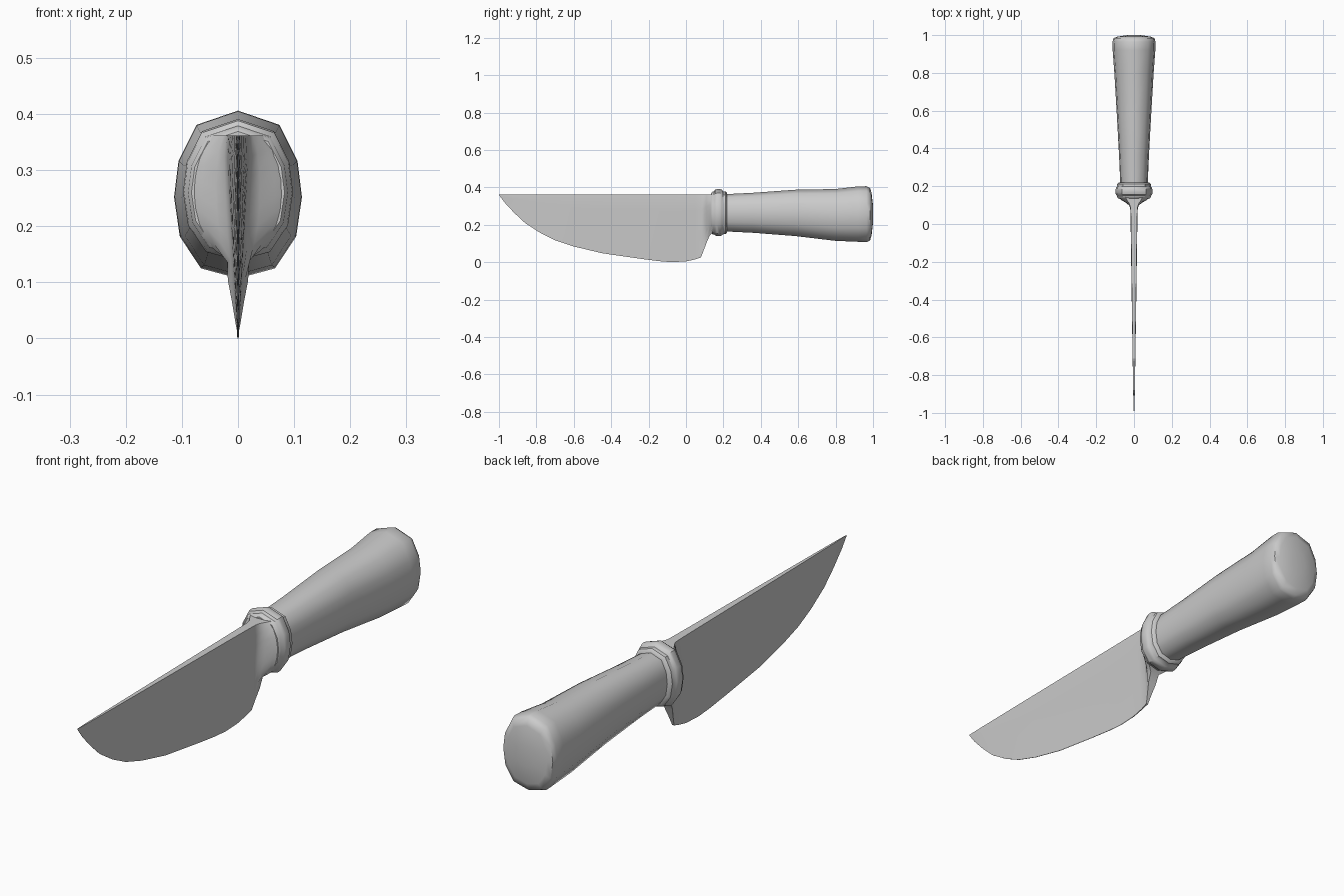
import bpy, bmesh, math


def loft(name, rings, angle=35):
    """Skin a list of equal-length point rings and close both ends."""
    bm = bmesh.new()
    loops = [[bm.verts.new(p) for p in r] for r in rings]
    n = len(loops[0])
    for a, b in zip(loops, loops[1:]):
        for i in range(n):
            j = (i + 1) % n
            bm.faces.new((a[i], a[j], b[j], b[i]))
    bm.faces.new(loops[0])
    bm.faces.new(loops[-1])
    bmesh.ops.remove_doubles(bm, verts=bm.verts, dist=0.00005)
    bmesh.ops.recalc_face_normals(bm, faces=bm.faces)
    me = bpy.data.meshes.new(name)
    bm.to_mesh(me)
    bm.free()
    ob = bpy.data.objects.new(name, me)
    bpy.context.collection.objects.link(ob)
    bpy.context.view_layer.objects.active = ob
    ob.select_set(True)
    bpy.ops.object.shade_smooth_by_angle(angle=math.radians(angle))
    ob.select_set(False)
    return ob


# Twelve-sided, slightly boxy oval shared by handle and collar
HALF = [(0, 1), (.65, .83), (.93, .4), (1, -.03), (.91, -.5), (.58, -.88), (0, -1)]
OVAL = HALF + [(-x, z) for x, z in HALF[-2:0:-1]]


def oval(y, low, high, w):
    c, h = (low + high) / 2, (high - low) / 2
    return [(x * w, y, c + z * h) for x, z in OVAL]


# Handle: flares toward a rounded, domed butt
loft("handle", [oval(*s) for s in [
    (.20, .168, .366, .072), (.36, .160, .374, .079), (.58, .143, .390, .091),
    (.80, .117, .394, .104), (.92, .112, .408, .113), (.965, .110, .409, .114),
    (.984, .119, .400, .108), (.992, .145, .374, .088), (1.0, .215, .305, .035)]], 50)

# Collar: raised bead with a smaller step on either side
loft("collar", [oval(*s) for s in [
    (.135, .160, .372, .083), (.142, .152, .380, .089), (.150, .151, .382, .090),
    (.156, .145, .391, .096), (.168, .142, .394, .098), (.182, .142, .394, .098),
    (.192, .146, .390, .095), (.198, .152, .382, .090), (.212, .153, .381, .089),
    (.219, .160, .373, .082), (.221, .172, .362, .070)]], 40)

# Blade with bolster: wedge sections that swell into an oval at the collar
TOP = .365
LEVELS = 8


def section(y, low, spine, edge, blend=0.0):
    right = []
    for i in range(LEVELS + 1):
        t = i / LEVELS
        z = low + (TOP - low) * t
        wedge = edge + (spine - edge) * min(t / .93, 1)
        if i == LEVELS:
            wedge *= .85
        u = (z - .264) / .118
        round_w = .087 * math.sqrt(max(0, 1 - u * u))
        right.append((wedge * (1 - blend) + max(round_w, wedge) * blend, y, z))
    return right + [(-x, yy, z) for x, yy, z in reversed(right)]


loft("blade", [section(*s) for s in [
    (-1.0, .362, .0008, .0004), (-.97, .322, .0025, .0005), (-.92, .268, .004, .0006),
    (-.86, .212, .005, .0008), (-.78, .160, .0065, .001), (-.70, .120, .008, .001),
    (-.60, .087, .0095, .001), (-.45, .051, .012, .001), (-.25, .022, .015, .001),
    (-.15, .009, .0165, .001), (-.08, .003, .0175, .001), (0, .007, .019, .0015),
    (.05, .018, .020, .002), (.08, .028, .021, .004), (.096, .070, .022, .011, .06),
    (.110, .106, .022, .018, .28), (.126, .145, .023, .020, .68),
    (.142, .160, .023, .020, 1)]])

# Rest the cutting edge on the ground
for ob in bpy.context.collection.objects:
    ob.location.z = -.003
